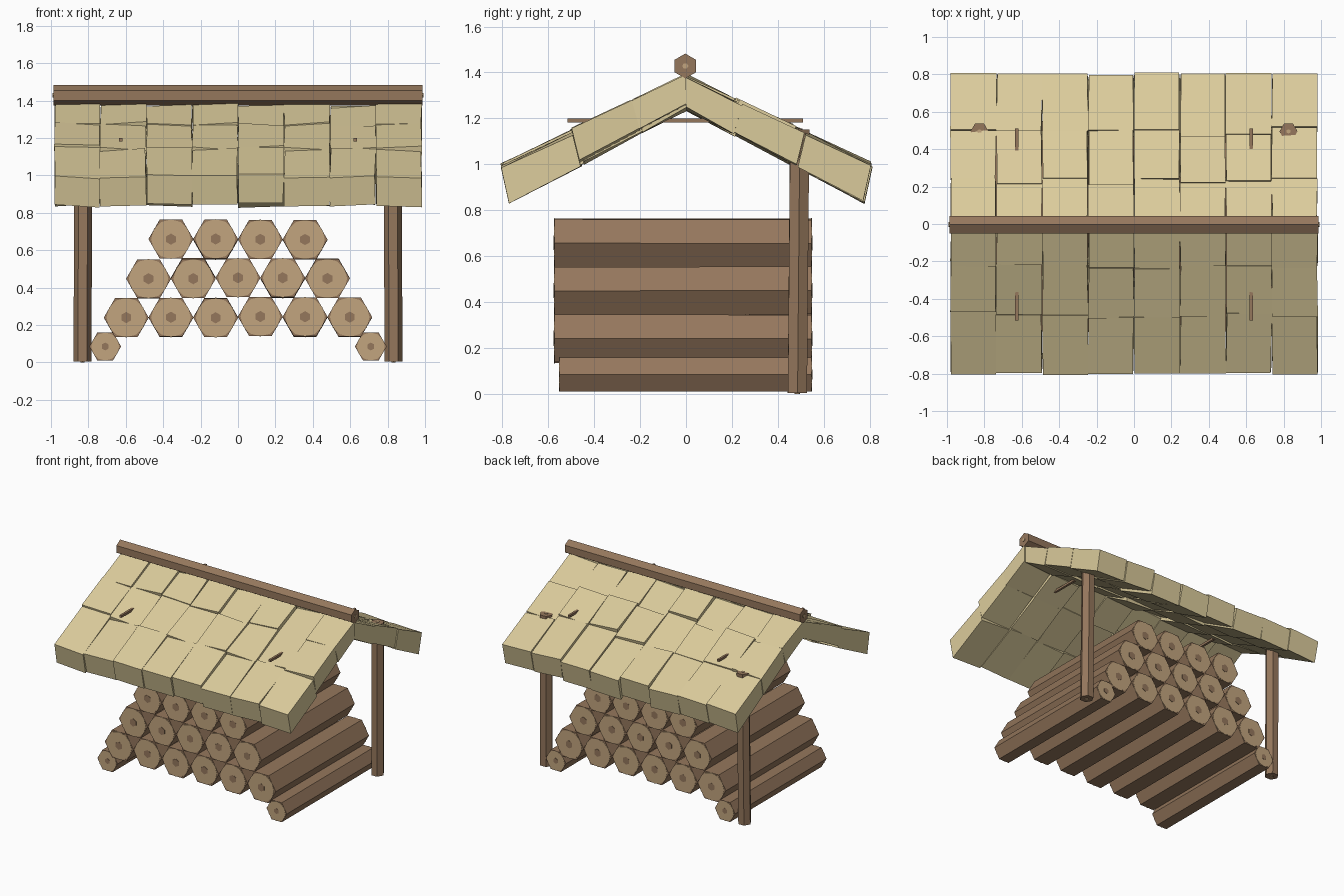
import bpy, bmesh, math, random
from mathutils import Vector, Matrix

random.seed(4)
if "Cube" in bpy.data.objects:
    bpy.data.objects.remove(bpy.data.objects["Cube"], do_unlink=True)


def material(name, rgb):
    m = bpy.data.materials.new(name)
    m.use_nodes = True
    m.diffuse_color = (*rgb, 1)
    bsdf = next(n for n in m.node_tree.nodes if n.type == 'BSDF_PRINCIPLED')
    bsdf.inputs["Base Color"].default_value = (*rgb, 1)
    bsdf.inputs["Roughness"].default_value = 0.9
    return m


BARK = material("bark brown", (0.30, 0.185, 0.108))
CUT = material("cut wood tan", (0.54, 0.375, 0.21))
STRAW = material("straw yellow", (0.71, 0.60, 0.33))


def finish(name, bm, mats):
    bmesh.ops.recalc_face_normals(bm, faces=bm.faces)
    mesh = bpy.data.meshes.new(name)
    bm.to_mesh(mesh)
    bm.free()
    for m in mats:
        mesh.materials.append(m)
    ob = bpy.data.objects.new(name, mesh)
    bpy.context.collection.objects.link(ob)
    return ob


def disc(bm, sides, radius, depth, matrix, slot, spin=0.0):
    """Closed prism along the local z axis of the matrix."""
    old = set(bm.faces)
    bmesh.ops.create_cone(bm, cap_ends=True, segments=sides, radius1=radius,
                          radius2=radius, depth=depth,
                          matrix=matrix @ Matrix.Rotation(spin, 4, 'Z'))
    for f in set(bm.faces) - old:
        f.material_index = slot


def log(name, start, end, radius, sides=6, spin=0.0, cap=True):
    """Hexagonal timber with thin cut faces and a heart at both ends."""
    a, b = Vector(start), Vector(end)
    axis = b - a
    turn = axis.to_track_quat('Z', 'Y').to_matrix().to_4x4()
    bm = bmesh.new()
    disc(bm, sides, radius, axis.length, Matrix.Translation((a + b) / 2) @ turn, 0, spin)
    if radius > 0.02:
        for p in (a, b):
            at = Matrix.Translation(p) @ turn
            if cap:
                disc(bm, 12, radius * 0.88, 0.004, at, 1, spin)
            disc(bm, 6, radius * 0.25, 0.008, at, 0 if cap else 1, spin + math.pi / 6)
    return finish(name, bm, [BARK, CUT])


def jitter(amount):
    return random.uniform(-amount, amount)


# Stacked logs
# The hexagon points sideways, so it needs a turn relative to the track axis
SIDE = math.pi / 2
for row, (count, z) in enumerate([(6, 0.242), (5, 0.45), (4, 0.657)]):
    for i in range(count):
        x = (i - (count - 1) / 2) * 0.239
        log(f"log_row{row + 1}_{i + 1}", (x, -0.572, z + jitter(0.004)),
            (x, 0.546, z + jitter(0.004)), 0.12, spin=SIDE)

# Ground logs, roof posts and roof pegs on both sides
for side, s in (("left", 1), ("right", -1)):
    log(f"ground_log_{side}", (s * 0.71, -0.55, 0.085), (s * 0.71, 0.546, 0.085),
        0.085, spin=SIDE)
    log(f"post_{side}", (s * 0.832, 0.485, 0.004),
        (s * 0.826, 0.495, 1.152), 0.048, cap=False)
    log(f"peg_{side}", (s * 0.627, -0.515, 1.19), (s * 0.627, 0.51, 1.19),
        0.012, sides=4, spin=math.pi / 4)

# Ridge beam, one edge pointing up
ridge = log("ridge_beam", (-0.987, -0.003, 1.428), (0.987, -0.003, 1.428),
            0.054, cap=False)
lowest = min(v.co.z for v in ridge.data.vertices)
if 1.428 - lowest < 0.05:
    bmesh_copy = bmesh.new()
    bmesh_copy.from_mesh(ridge.data)
    bmesh.ops.rotate(bmesh_copy, verts=bmesh_copy.verts, cent=(0, -0.003, 1.428),
                     matrix=Matrix.Rotation(math.pi / 6, 3, 'X'))
    bmesh_copy.to_mesh(ridge.data)
    bmesh_copy.free()


def tile(bm, x0, x1, y0, y1, s):
    """Wedge-shaped thatch block between two distances from the ridge."""
    lift = jitter(0.012)
    vs = []
    for d in (y0, y1):
        tilt, push = jitter(0.009), jitter(0.004)
        for top in (True, False):
            y = d + push if top or d == 0 else d + push - 0.034
            if d == 0:
                y = 0
            z = (1.378 - 0.475 * d) if top else (1.25 - 0.53 * y)
            for x, k in ((x0, -1), (x1, 1)):
                vs.append(bm.verts.new((x + jitter(0.004), s * y, z + lift + k * tilt)))
    for f in ((0, 1, 5, 4), (2, 3, 7, 6), (0, 1, 3, 2), (4, 5, 7, 6),
              (0, 2, 6, 4), (1, 3, 7, 5)):
        bm.faces.new([vs[i] for i in f])


# Thatch roof: eight columns of three blocks on each slope
for slope, s in (("front", -1), ("back", 1)):
    bm = bmesh.new()
    for c in range(8):
        x0 = -0.982 + c * 0.2455
        cuts = [0, 0.23 + jitter(0.02), 0.49 + jitter(0.03), 0.803 + jitter(0.005)]
        for y0, y1 in zip(cuts, cuts[1:]):
            tile(bm, x0 + 0.002, x0 + 0.2435, y0, y1, s)
    finish(f"roof_{slope}", bm, [STRAW])
